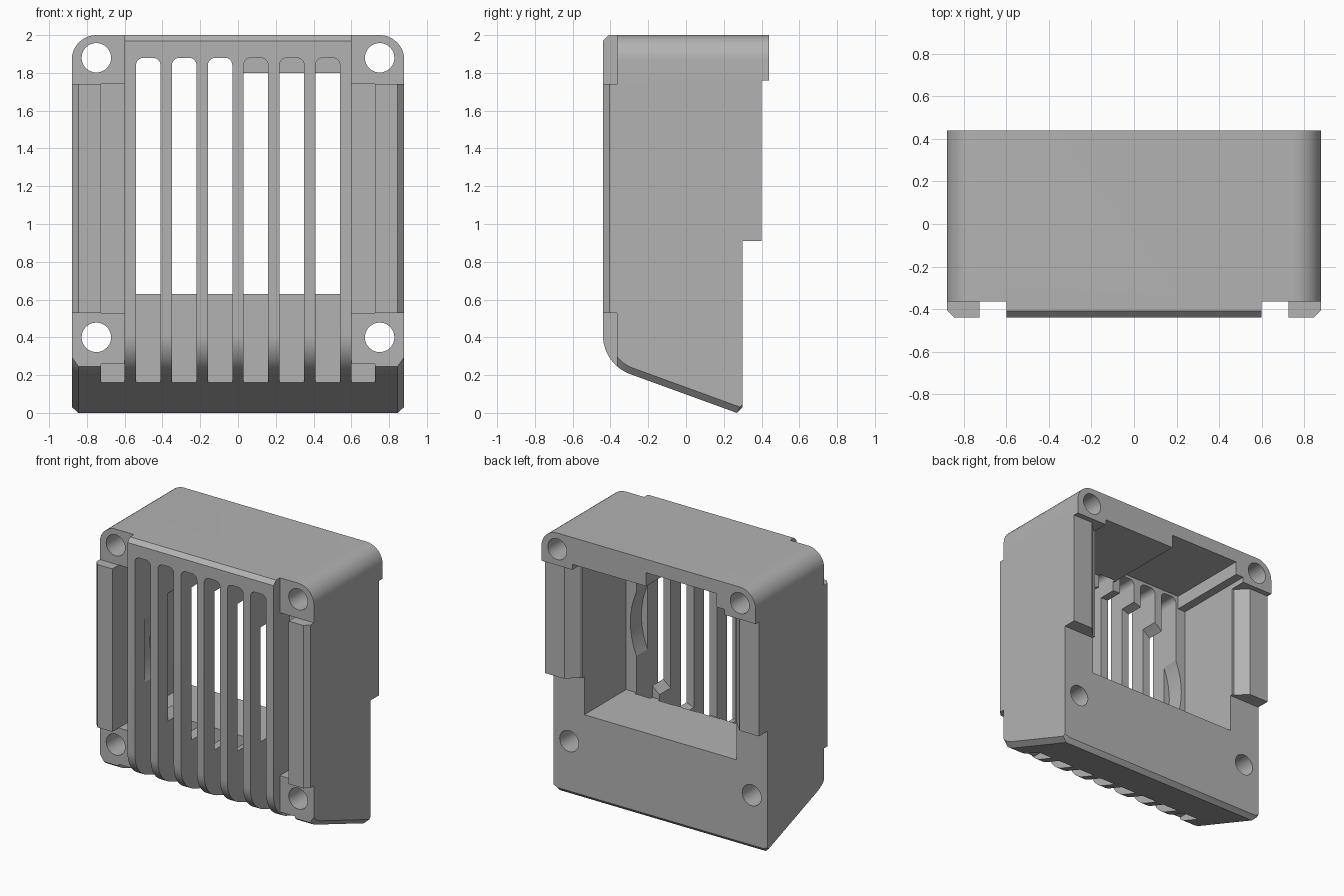
import bpy, bmesh, math
from mathutils import Vector

if "Cube" in bpy.data.objects:
    bpy.data.objects.remove(bpy.data.objects["Cube"], do_unlink=True)

grey = bpy.data.materials.new("plain_grey")
grey.use_nodes = True
grey.diffuse_color = (0.45, 0.45, 0.45, 1)
grey.node_tree.nodes["Principled BSDF"].inputs["Base Color"].default_value = grey.diffuse_color


def loft(name, sections):
    """Closed solid through matching rings of points."""
    bm = bmesh.new()
    rings = [[bm.verts.new(p) for p in s] for s in sections]
    n = len(rings[0])
    for a, b in zip(rings, rings[1:]):
        for i in range(n):
            j = (i + 1) % n
            bm.faces.new((a[i], a[j], b[j], b[i]))
    bm.faces.new(rings[0])
    bm.faces.new(rings[-1])
    bmesh.ops.recalc_face_normals(bm, faces=bm.faces)
    mesh = bpy.data.meshes.new(name)
    bm.to_mesh(mesh)
    bm.free()
    obj = bpy.data.objects.new(name, mesh)
    bpy.context.collection.objects.link(obj)
    mesh.materials.append(grey)
    return obj


def prism_y(name, outline, y0, y1):
    return loft(name, [[(x, y, z) for x, z in outline] for y in (y0, y1)])


def box(name, x0, x1, y0, y1, z0, z1):
    return prism_y(name, [(x0, z0), (x1, z0), (x1, z1), (x0, z1)], y0, y1)


def arc(cx, cz, r, a0, a1, n):
    return [(cx + r * math.cos(math.radians(a0 + (a1 - a0) * i / n)),
             cz + r * math.sin(math.radians(a0 + (a1 - a0) * i / n))) for i in range(n + 1)]


def arch(x0, x1, z0, z1, r):
    """Outline with a flat bottom and rounded top corners."""
    return ([(x0, z0), (x1, z0)] + arc(x1 - r, z1 - r, r, 0, 90, 10)
            + arc(x0 + r, z1 - r, r, 90, 180, 10))


def cylinder_y(name, x, z, r, y0, y1, n):
    return prism_y(name, arc(x, z, r, 0, 360 * (n - 1) / n, n - 1), y0, y1)


def combine(target, tool, operation):
    mod = target.modifiers.new("cut", "BOOLEAN")
    mod.operation = operation
    mod.solver = "EXACT"
    mod.object = tool
    bpy.context.view_layer.objects.active = target
    bpy.ops.object.modifier_apply(modifier=mod.name)
    bpy.data.objects.remove(tool, do_unlink=True)


# Side profile, with its front and underside inset by d for the edge chamfer
def side_profile(d):
    slope = math.tan(math.radians(20))
    bend = arc(-0.22, 0.412, 0.22 - d, 250, 180, 14)
    heel_y = 0.27 + d * 0.4
    heel = (heel_y, bend[0][1] - (heel_y - bend[0][0]) * slope)
    return ([(0.44, 2), (0.44, 1.76), (0.40, 1.76), (0.40, 0.91), (0.30, 0.91),
             (0.30, 0.03 + d * 0.4), heel] + bend + [(d - 0.44, 1.97), (d - 0.41, 2)])


# Outer shell
c = 0.035
housing = loft("vented_housing", [[(x, y, z) for y, z in side_profile(d)]
                                  for x, d in ((-0.88, c), (c - 0.88, 0), (0.88 - c, 0), (0.88, c))])
combine(housing, prism_y("rounded_outline", arch(-0.88, 0.88, -0.1, 2, 0.13), -1, 1), "INTERSECT")

# Rear cavity, its offset ceiling pocket and the round recess behind the grille
cutters = [box("cavity", -0.625, 0.625, -0.19, 0.6, 0.63, 1.8),
           box("ceiling_pocket", -0.56, 0.02, -0.19, 0.6, 1.7, 1.9),
           cylinder_y("round_recess", 0, 1.14, 0.59, -0.32, -0.175, 64)]

# Grille slots
for i in range(6):
    x = (i - 2.5) * 0.19
    cutters.append(prism_y("slot", arch(x - 0.065, x + 0.065, -0.1, 1.88, 0.04), -0.6, -0.17))

# Mirrored corner recesses, trenches, door jambs and screw holes
for s in (-1, 1):
    def side_box(name, x0, x1, *rest):
        return box(name, min(s * x0, s * x1), max(s * x0, s * x1), *rest)
    cutters += [side_box("upper_pad", 0.6, 1, -0.6, -0.365, 1.74, 2.1),
                side_box("lower_pad", 0.6, 1, -0.6, -0.365, -0.1, 0.53),
                side_box("trench", 0.6, 0.725, -0.6, -0.25, 0.53, 1.74),
                side_box("lower_notch", 0.6, 0.725, -0.6, -0.17, -0.1, 0.26)]
    jamb = [(0.72, 0.5), (0.72, 0.40), (0.64, 0.32), (0.6, 0.32), (0.6, 0.5)]
    cutters.append(loft("jamb", [[(s * x, y, z) for x, y in jamb] for z in (0.91, 1.76)]))
    for z in (0.4, 1.88):
        cutters.append(cylinder_y("screw_hole", s * 0.75, z, 0.078, -0.7, 0.7, 32))

for cutter in cutters:
    combine(housing, cutter, "DIFFERENCE")

# Smooth curved faces, sharp edges elsewhere
bpy.ops.object.select_all(action="DESELECT")
housing.select_set(True)
bpy.context.view_layer.objects.active = housing
bpy.ops.object.shade_smooth_by_angle(angle=math.radians(25))
